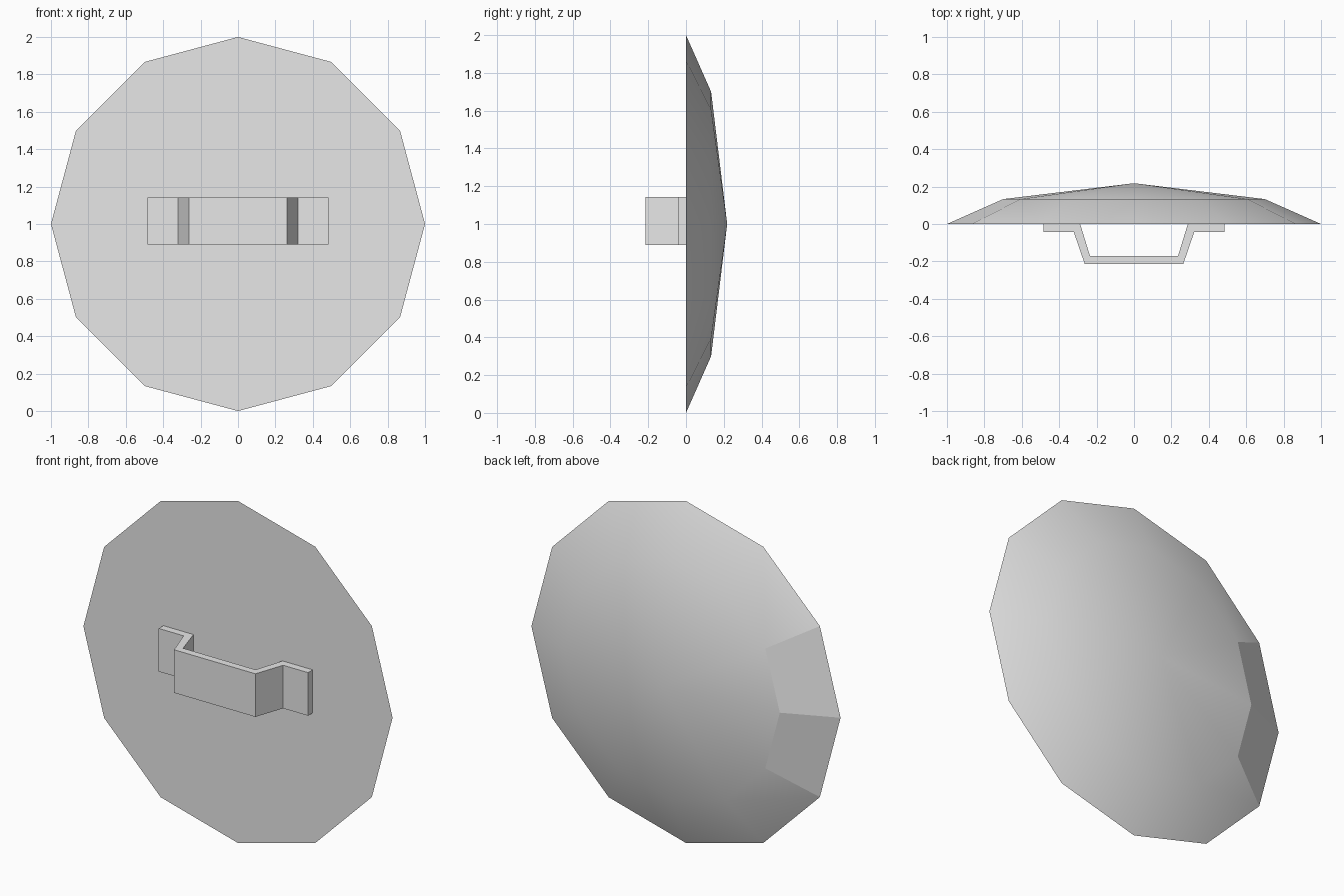
import bpy
import bmesh
from math import cos, sin, pi
from mathutils import Vector

cube = bpy.data.objects.get("Cube")
if cube:
    bpy.data.objects.remove(cube, do_unlink=True)

SIDES = 12
CENTRE_Z = 1.0

grey = bpy.data.materials.new("plain_grey")
grey.use_nodes = True
grey.diffuse_color = (0.8, 0.8, 0.8, 1)
grey.node_tree.nodes["Principled BSDF"].inputs["Base Color"].default_value = (0.8, 0.8, 0.8, 1)


def finish(name, bm):
    """Turn a bmesh into a named grey object."""
    bmesh.ops.recalc_face_normals(bm, faces=bm.faces[:])
    mesh = bpy.data.meshes.new(name)
    bm.to_mesh(mesh)
    bm.free()
    mesh.materials.append(grey)
    obj = bpy.data.objects.new(name, mesh)
    bpy.context.collection.objects.link(obj)
    return obj


def ring(bm, radius, y):
    """Upright ring of vertices facing the y axis."""
    angles = [2 * pi * i / SIDES for i in range(SIDES)]
    return [bm.verts.new((radius * cos(a), y, CENTRE_Z + radius * sin(a))) for a in angles]


# Shield: flat front, bevelled rim and a shallow smooth dome behind
bm = bmesh.new()
rim = ring(bm, 1.0, 0.0)
shoulder = ring(bm, 0.7, 0.133)
apex = bm.verts.new((0, 0.218, CENTRE_Z))
bm.faces.new(rim)
for i in range(SIDES):
    j = (i + 1) % SIDES
    slope = bm.faces.new((rim[i], rim[j], shoulder[j], shoulder[i]))
    dome = bm.faces.new((shoulder[i], shoulder[j], apex))
    dome.smooth = True
    # The two rim panels at the -x side are left flat
    slope.smooth = i not in (SIDES // 2 - 1, SIDES // 2)
    bm.edges.get((rim[i], rim[j])).smooth = False
finish("shield_disc", bm)

# Handle: a bent strap extruded upwards, mirrored from half a profile
outer = [(0.483, 0.0), (0.483, -0.043), (0.322, -0.043), (0.263, -0.215)]
inner = [(0.235, -0.172), (0.288, 0.0)]
profile = (outer + [(-x, y) for x, y in reversed(outer)]
           + [(-x, y) for x, y in reversed(inner)] + inner)
bm = bmesh.new()
base = bm.faces.new([bm.verts.new((x, y, 0.89)) for x, y in profile])
top = bmesh.ops.extrude_face_region(bm, geom=[base], use_keep_orig=True)
top_verts = [v for v in top["geom"] if isinstance(v, bmesh.types.BMVert)]
bmesh.ops.translate(bm, verts=top_verts, vec=Vector((0, 0, 0.252)))
finish("handle_strap", bm)
